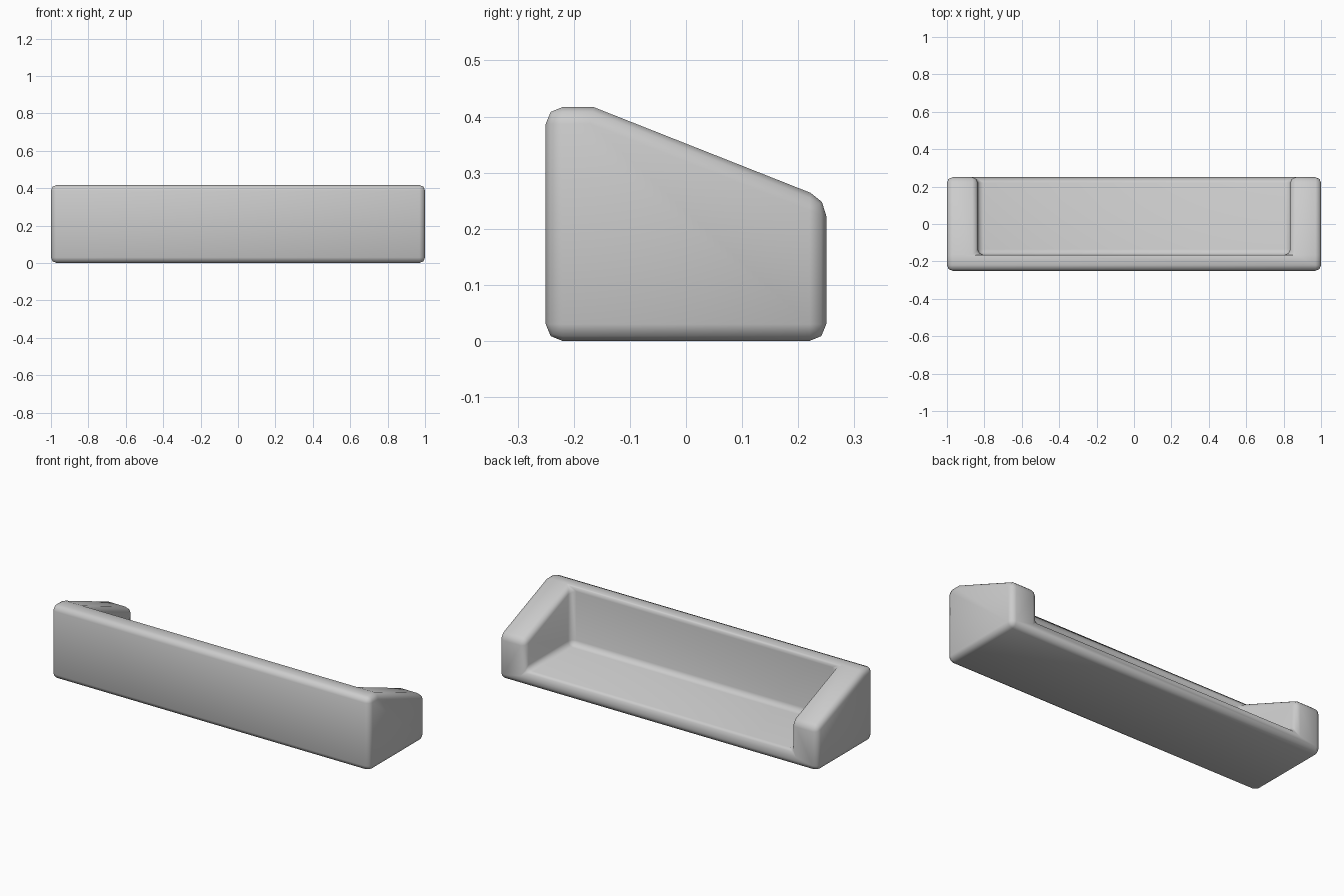
import bpy, bmesh

if "Cube" in bpy.data.objects:
    bpy.data.objects.remove(bpy.data.objects["Cube"])

# Main dimensions
W, INNER = 1.0, 0.835          # half length, half width of the recess
FRONT, BACK, WALL = -0.25, 0.25, -0.165
TOP, LOW, FLOOR = 0.417, 0.253, 0.08

bm = bmesh.new()


def side(s):
    """End profile and recess profile for one side (s = -1 or 1)."""
    outer = dict(A=(FRONT, 0), B=(BACK, 0), C=(BACK, LOW), D=(WALL, TOP), E=(FRONT, TOP))
    inner = dict(F=(BACK, LOW), G=(BACK, FLOOR), H=(WALL, FLOOR), I=(WALL, TOP))
    v = {k: bm.verts.new((s * W, *p)) for k, p in outer.items()}
    v.update({k: bm.verts.new((s * INNER, *p)) for k, p in inner.items()})
    for loop in ("ABCDE", "CDIF", "FGHI"):   # end, sloped top, recess side
        bm.faces.new([v[k] for k in loop])
    return v


l, r = side(-1), side(1)

# Faces spanning both ends: bottom, front, floor, recess wall, top rim, open back
for path in ("AB", "AE", "GH", "HI", "EDI", "BCFG"):
    bm.faces.new([l[k] for k in path] + [r[k] for k in reversed(path)])
bmesh.ops.recalc_face_normals(bm, faces=bm.faces[:])

mesh = bpy.data.meshes.new("open_tray")
bm.to_mesh(mesh)
bm.free()
tray = bpy.data.objects.new("open_tray", mesh)
bpy.context.collection.objects.link(tray)

# Soft rounded edges
bev = tray.modifiers.new("rounded_edges", 'BEVEL')
bev.width = 0.03
bev.segments = 2
bev.limit_method = 'ANGLE'
bev.angle_limit = 0.52
for p in mesh.polygons:
    p.use_smooth = True
